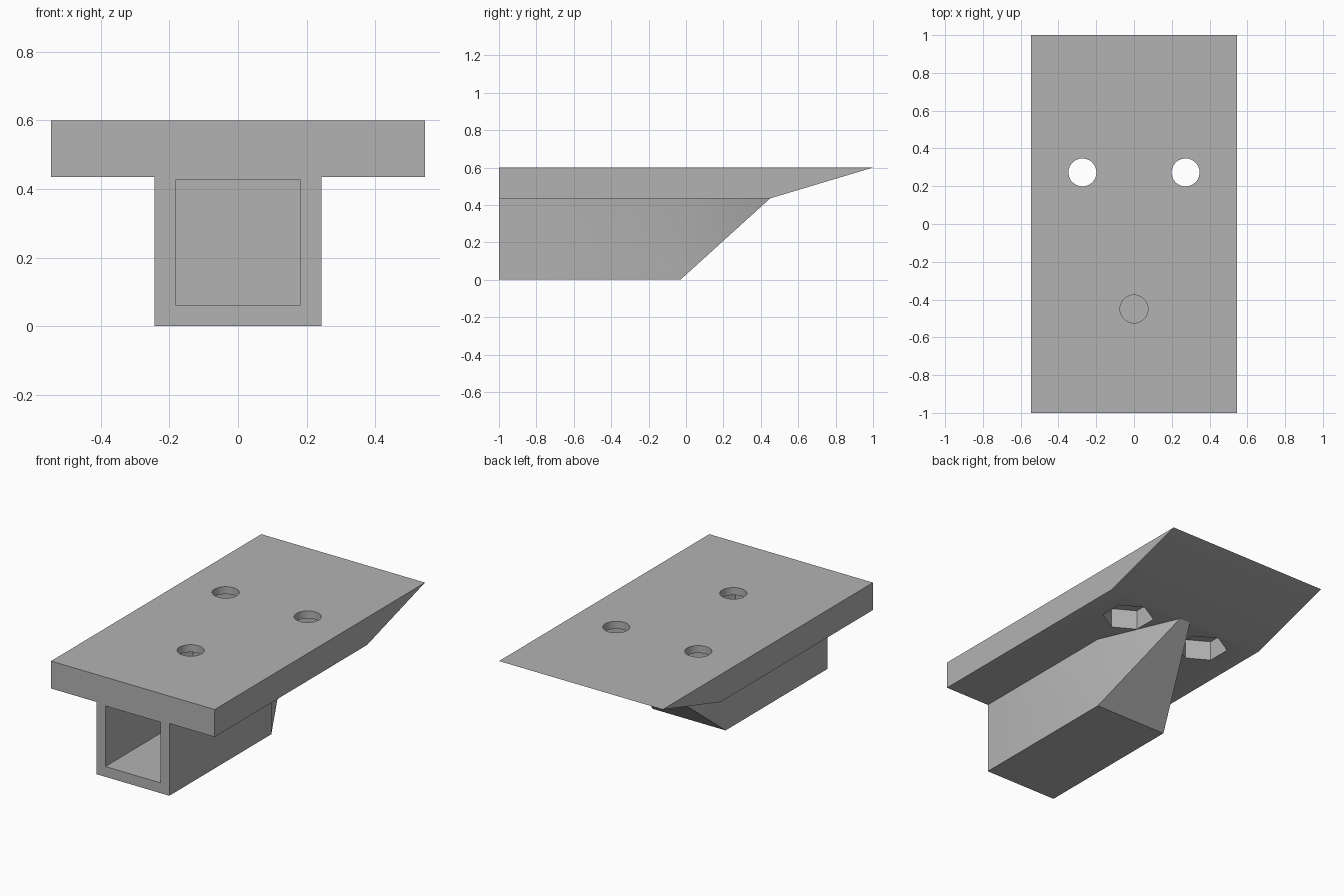
import bpy, bmesh, math

cube = bpy.data.objects.get("Cube")
if cube:
    bpy.data.objects.remove(cube, do_unlink=True)

# Single grey material
grey = bpy.data.materials.new("grey")
grey.use_nodes = True
colour = (0.45, 0.45, 0.45, 1)
grey.diffuse_color = colour
grey.node_tree.nodes["Principled BSDF"].inputs["Base Color"].default_value = colour

TOP, UNDER = 0.6, 0.435          # plate top and underside
POCKET_TOP = 0.555               # ceiling of the nut pockets
NOSE_Y, BREAK_Y = -0.03, 0.45    # start and tip of the tapered nose


def finish(name, bm):
    mesh = bpy.data.meshes.new(name)
    bm.to_mesh(mesh)
    bm.free()
    mesh.materials.append(grey)
    obj = bpy.data.objects.new(name, mesh)
    bpy.context.collection.objects.link(obj)
    return obj


def hull(name, half_points):
    """Convex solid from points given for one side and mirrored in x."""
    bm = bmesh.new()
    for x, y, z in half_points:
        for side in (-1, 1):
            bm.verts.new((side * x, y, z))
    bmesh.ops.convex_hull(bm, input=bm.verts)
    bmesh.ops.dissolve_limit(bm, angle_limit=0.01, verts=bm.verts, edges=bm.edges)
    bmesh.ops.recalc_face_normals(bm, faces=bm.faces)
    return finish(name, bm)


def prism(name, sides, radius, x, y, z0, z1, turn=0):
    bpy.ops.mesh.primitive_cylinder_add(vertices=sides, radius=radius, depth=z1 - z0,
                                        location=(x, y, (z0 + z1) / 2), rotation=(0, 0, turn))
    obj = bpy.context.object
    obj.name = name
    obj.data.materials.append(grey)
    obj.hide_render = True
    return obj


def cut(target, cutter):
    mod = target.modifiers.new("cut", 'BOOLEAN')
    mod.operation = 'DIFFERENCE'
    mod.solver = 'EXACT'
    mod.object = cutter
    bpy.context.view_layer.objects.active = target
    bpy.ops.object.modifier_apply(modifier=mod.name)


# Mounting plate with a wedge-shaped back end
W = 0.545
plate = hull("mounting_plate", [(W, -1, UNDER), (W, -1, TOP), (W, 1, TOP), (W, BREAK_Y, UNDER)])

# Square receiver with a tapered nose
B = 0.243
receiver = hull("receiver", [(B, -1, 0), (B, -1, UNDER), (B, NOSE_Y, 0),
                             (B, NOSE_Y, UNDER), (0.037, BREAK_Y, UNDER)])

# Square channel, open at the front
C = 0.183
channel = hull("channel_cutter", [(C, y, z) for y in (-1.1, NOSE_Y) for z in (0.062, 0.427)])
channel.hide_render = True
cut(receiver, channel)
cutters = [channel]

# Bolt holes with hexagonal nut pockets beneath
for x, y, bottom, turn in ((-0.273, 0.273, 0.3, 0), (0.273, 0.273, 0.3, 0),
                           (0, -0.45, 0.38, math.radians(30))):
    hole = prism("hole_cutter", 48, 0.074, x, y, 0.5, 0.7)
    pocket = prism("pocket_cutter", 6, 0.145, x, y, bottom, POCKET_TOP, turn)
    cut(plate, hole)
    cut(plate, pocket)
    if x == 0:
        cut(receiver, pocket)
    cutters += [hole, pocket]

for cutter in cutters:
    bpy.data.objects.remove(cutter, do_unlink=True)

# Smooth shading with sharp edges kept
bpy.ops.object.select_all(action='DESELECT')
for obj in (plate, receiver):
    obj.select_set(True)
bpy.context.view_layer.objects.active = plate
bpy.ops.object.shade_smooth_by_angle(angle=math.radians(30))
